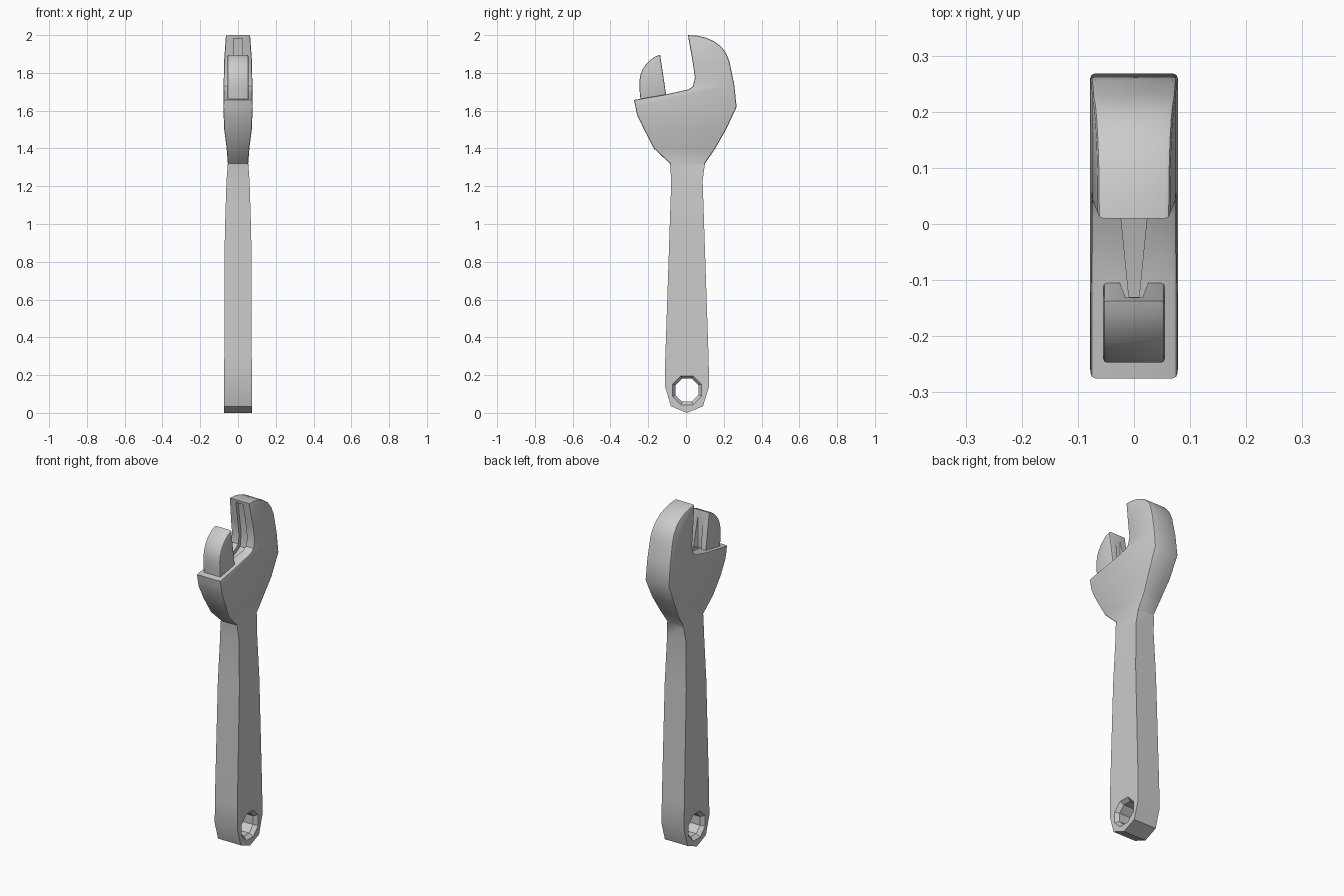
import bpy, bmesh, math
from mathutils import Matrix

if "Cube" in bpy.data.objects:
    bpy.data.objects.remove(bpy.data.objects["Cube"])


def lerp_table(table, t):
    for (a, va), (b, vb) in zip(table, table[1:]):
        if t <= b:
            return va + (vb - va) * (t - a) / (b - a)
    return table[-1][1]


def prism(name, outline, half, levels=(), bevel=0, bevel_from=0):
    """Extrude a (y, z) outline along x; half(y, z) gives the half thickness."""
    bm = bmesh.new()
    rings = [[bm.verts.new((s, y, z)) for y, z in outline] for s in (-1, 1)]
    bm.faces.new(rings[0])
    bm.faces.new(rings[1][::-1])
    n = len(outline)
    for i in range(n):
        j = (i + 1) % n
        bm.faces.new((rings[0][i], rings[0][j], rings[1][j], rings[1][i]))
    for z in levels:
        bmesh.ops.bisect_plane(bm, geom=bm.verts[:] + bm.edges[:] + bm.faces[:],
                               dist=1e-5, plane_co=(0, 0, z), plane_no=(0, 0, 1))
    for v in bm.verts:
        v.co.x *= half(v.co.y, v.co.z)
    bmesh.ops.recalc_face_normals(bm, faces=bm.faces[:])
    if bevel:
        rim = []
        for e in bm.edges:
            nx = sorted(abs(f.normal.x) for f in e.link_faces)
            if len(nx) == 2 and nx[0] < 0.5 and nx[1] > 0.7 \
                    and min(v.co.z for v in e.verts) >= bevel_from:
                rim.append(e)
        bmesh.ops.bevel(bm, geom=rim, offset=bevel, segments=2, profile=0.5,
                        affect='EDGES', clamp_overlap=True)
    return finish(bm, name)


def finish(bm, name):
    me = bpy.data.meshes.new(name)
    bm.to_mesh(me)
    bm.free()
    ob = bpy.data.objects.new(name, me)
    bpy.context.collection.objects.link(ob)
    return ob


def activate(ob):
    bpy.ops.object.select_all(action='DESELECT')
    ob.select_set(True)
    bpy.context.view_layer.objects.active = ob


def cut(ob, cutter):
    activate(ob)
    m = ob.modifiers.new("cut", 'BOOLEAN')
    m.operation = 'DIFFERENCE'
    m.solver = 'EXACT'
    m.object = cutter
    bpy.ops.object.modifier_apply(modifier=m.name)
    bpy.data.objects.remove(cutter)


# Wrench body: handle, neck and fixed jaw in one outline
body_outline = [
    (0.005, 0.0), (0.09, 0.035), (0.122, 0.14), (0.12, 0.28), (0.088, 1.23),
    (0.10, 1.32), (0.155, 1.40), (0.212, 1.5), (0.268, 1.62), (0.255, 1.74),
    (0.23, 1.86), (0.212, 1.905), (0.185, 1.94), (0.147, 1.968), (0.105, 1.986),
    (0.06, 1.997), (0.01, 2.0),
    (0.035, 1.86), (0.047, 1.775), (0.037, 1.73), (0.015, 1.713), (-0.1, 1.687),
    (-0.275, 1.657), (-0.26, 1.58), (-0.222, 1.5), (-0.17, 1.40), (-0.085, 1.32),
    (-0.078, 1.23), (-0.11, 0.28), (-0.111, 0.14), (-0.08, 0.035)]
thickness = [(0, 0.074), (0.95, 0.07), (1.23, 0.061), (1.32, 0.054), (1.40, 0.060),
             (1.5, 0.073), (1.62, 0.078), (1.86, 0.074), (2.0, 0.064)]
body = prism("wrench_body", body_outline, lambda y, z: lerp_table(thickness, z),
             [z for z, _ in thickness[1:-1]], bevel=0.008, bevel_from=1.31)

# Hanging hole: octagonal, countersunk on both faces
bm = bmesh.new()
rings = []
for x, r in ((-0.095, 0.10), (-0.052, 0.066), (0.052, 0.066), (0.095, 0.10)):
    rings.append([bm.verts.new((x, 0.005 + r * math.cos(a), 0.12 + r * math.sin(a)))
                  for a in (math.pi / 8 + i * math.pi / 4 for i in range(8))])
for p, q in zip(rings, rings[1:]):
    for i in range(8):
        j = (i + 1) % 8
        bm.faces.new((p[i], p[j], q[j], q[i]))
bm.faces.new(rings[0])
bm.faces.new(rings[-1])
bmesh.ops.recalc_face_normals(bm, faces=bm.faces[:])
cut(body, finish(bm, "hole_cutter"))

# Tapered guide slot in the fixed jaw and jaw floor
slot = [(-0.02, 1.982), (0.036, 1.982), (0.071, 1.78), (0.06, 1.705), (0.02, 1.688),
        (-0.13, 1.655), (-0.13, 1.72), (-0.02, 1.76)]
cut(body, prism("slot_cutter", slot, lambda y, z: 0.009 + 0.1 * (y + 0.13)))

# Sliding jaw with a grooved gripping face
jaw_outline = [(-0.103, 1.67), (-0.137, 1.896), (-0.162, 1.887), (-0.187, 1.87),
               (-0.21, 1.848), (-0.228, 1.822), (-0.241, 1.79), (-0.247, 1.755),
               (-0.246, 1.71), (-0.24, 1.645)]
jaw = prism("sliding_jaw", jaw_outline, lambda y, z: 0.055, bevel=0.007)
groove = [(-0.131, 1.6), (-0.07, 1.6), (-0.07, 1.95), (-0.131, 1.95)]
cut(jaw, prism("groove_cutter", groove, lambda y, z: 0.015 + 0.4 * (y + 0.131)))

for ob in (body, jaw):
    activate(ob)
    bpy.ops.object.shade_smooth_by_angle(angle=math.radians(32))
